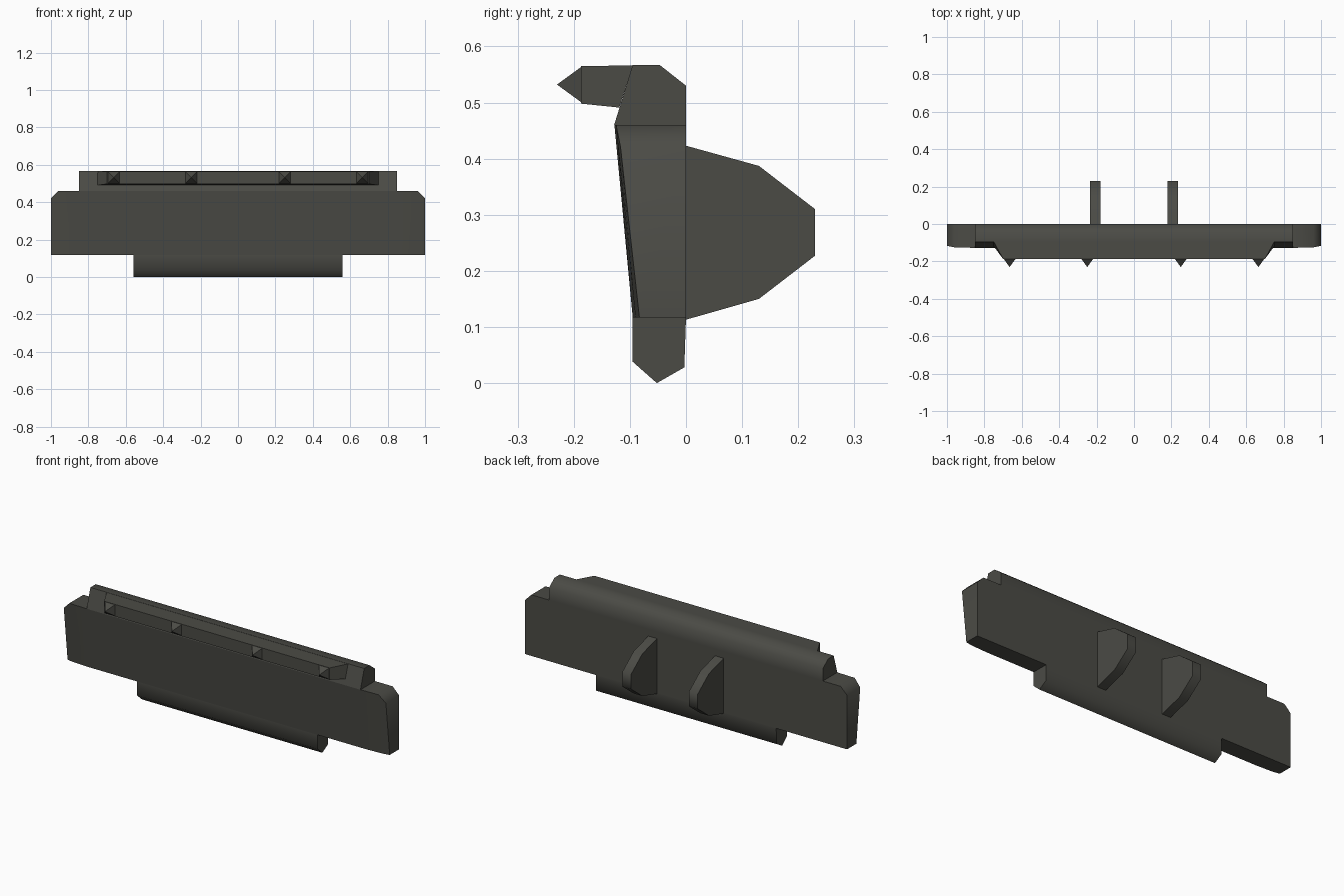
import bpy, bmesh, math

cube = bpy.data.objects.get("Cube")
if cube:
    bpy.data.objects.remove(cube, do_unlink=True)

# Single dark olive-grey finish
paint = bpy.data.materials.new("dark_olive_grey")
paint.use_nodes = True
COLOUR = (0.07, 0.07, 0.06, 1)
paint.diffuse_color = COLOUR
bsdf = next(n for n in paint.node_tree.nodes if n.type == 'BSDF_PRINCIPLED')
bsdf.inputs["Base Color"].default_value = COLOUR
bsdf.inputs["Roughness"].default_value = 0.8


def loft(name, sections):
    """Join (x, [(y, z), ...]) sections into a capped solid."""
    bm = bmesh.new()
    rings = [[bm.verts.new((x, y, z)) for y, z in pts] for x, pts in sections]
    n = len(rings[0])
    for a, b in zip(rings, rings[1:]):
        for i in range(n):
            j = (i + 1) % n
            bm.faces.new((a[i], a[j], b[j], b[i]))
    bm.faces.new(rings[0])
    bm.faces.new(rings[-1][::-1])
    bmesh.ops.recalc_face_normals(bm, faces=bm.faces)
    mesh = bpy.data.meshes.new(name)
    bm.to_mesh(mesh)
    bm.free()
    mesh.materials.append(paint)
    obj = bpy.data.objects.new(name, mesh)
    bpy.context.collection.objects.link(obj)
    bpy.ops.object.select_all(action='DESELECT')
    obj.select_set(True)
    bpy.context.view_layer.objects.active = obj
    bpy.ops.object.shade_smooth_by_angle(angle=math.radians(60))
    return obj


def extrude(name, profile, x0, x1):
    return loft(name, [(x0, profile), (x1, profile)])


# Wide plate: leaning front, clipped top corners, ends swept slightly back
def plate_section(top, setback):
    lean = -0.095 - (top - 0.117) * 0.095
    return [(0, 0.117), (-0.095 + setback, 0.117),
            (lean + setback * 0.6, top), (0, top)]


half = [(0.855, plate_section(0.46, 0)),
        (0.96, plate_section(0.46, 0.005)),
        (1.0, plate_section(0.42, 0.012))]
loft("main_plate", [(-x, s) for x, s in reversed(half)] + half)

# Top and bottom rails
extrude("top_rail", [(0, 0.46), (-0.128, 0.46), (-0.095, 0.567),
                     (-0.047, 0.567), (0, 0.53)], -0.85, 0.85)
extrude("bottom_rail", [(0, 0.117), (-0.095, 0.117), (-0.095, 0.038),
                        (-0.052, 0), (-0.003, 0.028)], -0.56, 0.56)

# Overhanging front lip, narrower towards its front edge
bm_lip = loft("front_lip", [
    (-1, [(-0.095, 0.566), (-0.119, 0.491), (-0.187, 0.498), (-0.187, 0.565)]),
    (1, [(-0.095, 0.566), (-0.119, 0.491), (-0.187, 0.498), (-0.187, 0.565)])])
for v in bm_lip.data.vertices:
    v.co.x *= 0.70 if v.co.y < -0.15 else 0.75

# Pyramid teeth along the lip
for i, x in enumerate((-0.665, -0.25, 0.25, 0.665)):
    bpy.ops.mesh.primitive_cone_add(vertices=4, radius1=0.032 * math.sqrt(2), radius2=0,
                                    depth=0.044)
    tooth = bpy.context.object
    tooth.name = f"tooth_{i + 1}"
    tooth.data.materials.append(paint)
    # Square the base, then point it forwards
    tooth.rotation_euler = (math.radians(90), math.radians(45), 0)
    tooth.location = (x, -0.208, 0.532)

# Rear mounting fins
fin = [(0, 0.113), (0.13, 0.15), (0.23, 0.227),
       (0.23, 0.31), (0.13, 0.387), (0, 0.423)]
for name, x in (("right_fin", -0.207), ("left_fin", 0.207)):
    extrude(name, fin, x - 0.027, x + 0.027)
